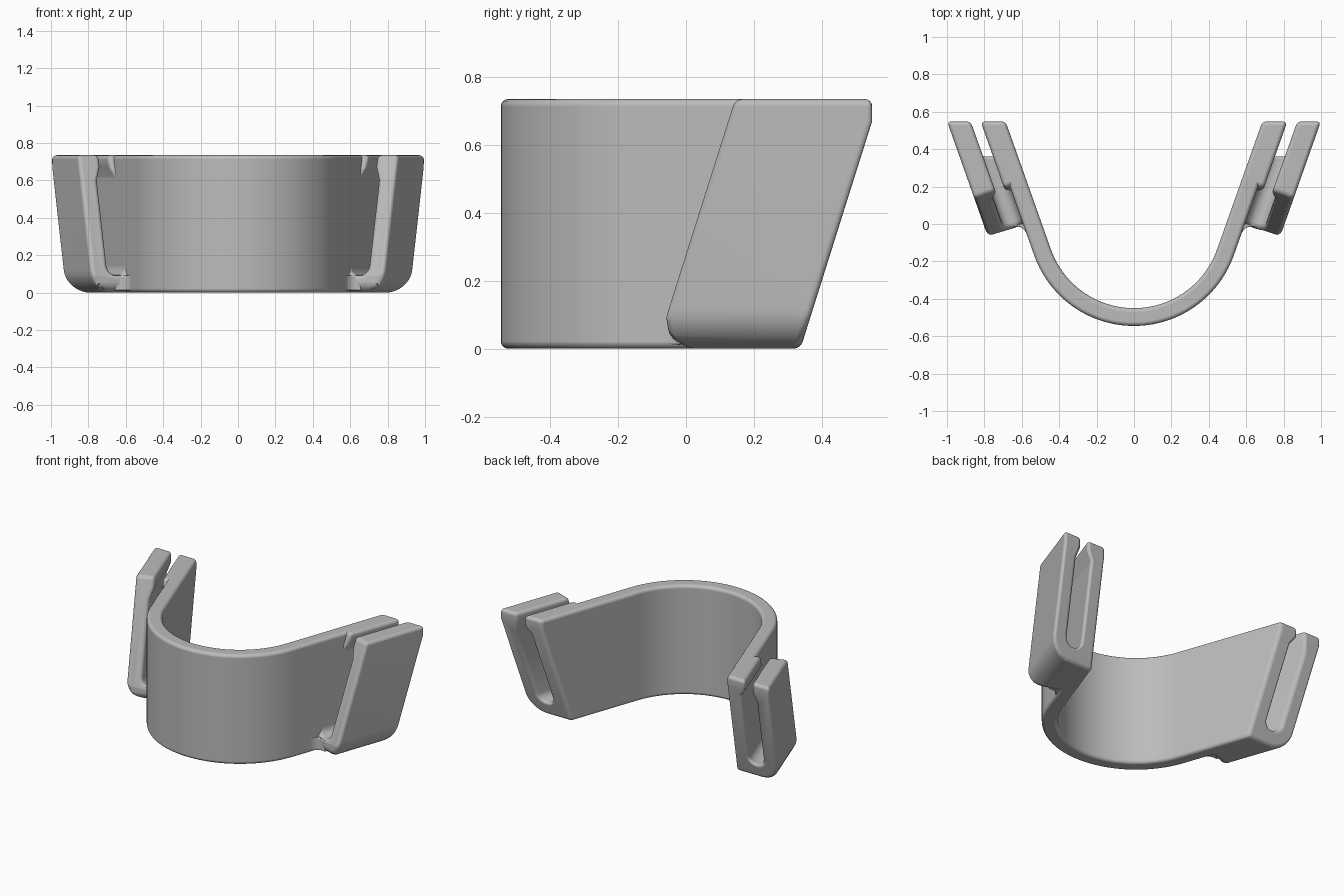
import bpy, bmesh, math
from mathutils import Vector

if "Cube" in bpy.data.objects:
    bpy.data.objects.remove(bpy.data.objects["Cube"])

HEIGHT, WALL, RADIUS, CENTRE_Y = 0.735, 0.095, 0.471, 0.021
TILT = math.radians(19.5)
OUT = Vector((math.cos(TILT), -math.sin(TILT), 0))      # away from the arm
ALONG = Vector((math.sin(TILT), math.cos(TILT), 0))     # towards the arm tip

grey = bpy.data.materials.new("light grey plastic")
grey.use_nodes = True
colour = (0.5, 0.5, 0.5, 1)
grey.diffuse_color = colour
grey.node_tree.nodes["Principled BSDF"].inputs["Base Color"].default_value = colour


def place(u, s, z):
    """Arm coordinates (outward, along, up) to model space."""
    return Vector((0, CENTRE_Y, z)) + OUT * (RADIUS + u) + ALONG * s


def arc(cx, cy, r, start, end, steps=10):
    angles = [math.radians(start + (end - start) * i / steps) for i in range(steps + 1)]
    return [(cx + r * math.cos(a), cy + r * math.sin(a)) for a in angles]


def prism(points, offset):
    bm = bmesh.new()
    face = bm.faces.new([bm.verts.new(p) for p in points])
    made = bmesh.ops.extrude_face_region(bm, geom=[face])
    moved = [v for v in made["geom"] if isinstance(v, bmesh.types.BMVert)]
    bmesh.ops.translate(bm, verts=moved, vec=offset)
    bmesh.ops.recalc_face_normals(bm, faces=bm.faces)
    return bm


def cut(bm, point, normal):
    """Slice away the side the normal points to and cap the opening."""
    geom = bm.verts[:] + bm.edges[:] + bm.faces[:]
    bmesh.ops.bisect_plane(bm, geom=geom, dist=1e-5, plane_co=point,
                           plane_no=normal, clear_outer=True)
    bmesh.ops.holes_fill(bm, edges=[e for e in bm.edges if e.is_boundary], sides=0)
    bmesh.ops.recalc_face_normals(bm, faces=bm.faces)


def trim_back(bm):
    cut(bm, Vector((0, 0.548, 0)), Vector((0, 1, 0)))
    cut(bm, Vector((0, 0.548, 0.67)), Vector((0, 1, -0.315)))


def finish(bm, name, bevel, mirrored=False):
    mesh = bpy.data.meshes.new(name)
    bm.to_mesh(mesh)
    bm.free()
    mesh.materials.append(grey)
    obj = bpy.data.objects.new(name, mesh)
    bpy.context.collection.objects.link(obj)
    for poly in mesh.polygons:
        poly.use_smooth = True
    mod = obj.modifiers.new("rounded edges", "BEVEL")
    mod.width, mod.segments = bevel, 4
    mod.limit_method, mod.angle_limit = "ANGLE", math.radians(40)
    mod.use_clamp_overlap = False
    mod.harden_normals = True
    if mirrored:
        obj.modifiers.new("other side", "MIRROR")
    return obj


# U-shaped band with straight arms
def side_path(u):
    half = [Vector((x, y, 0)) for x, y in
            arc(0, CENTRE_Y, RADIUS + u, -90, -math.degrees(TILT), 28)]
    half.append(place(u, 1.0, 0))
    return [Vector((-p.x, p.y, 0)) for p in reversed(half[1:])] + half


band = prism(side_path(WALL) + side_path(0)[::-1], Vector((0, 0, HEIGHT)))
trim_back(band)
finish(band, "curved_band", 0.022)

# Slotted clip on each arm: U section with thickened lips at the mouth
PLATE = 0.295
section = [(0.025, 0), *arc(PLATE - 0.12, 0.12, 0.12, -90, 0), (PLATE, HEIGHT),
           (0.176, HEIGHT), (0.176, 0.67), (0.2, 0.6),
           *arc(0.15, 0.145, 0.05, 0, -90), *arc(0.145, 0.145, 0.05, 270, 180),
           (0.08, 0.59), (0.126, 0.67), (0.126, HEIGHT), (0.025, HEIGHT)]
clip = prism([place(u, -0.2, z) for u, z in section], ALONG * 1.3)
trim_back(clip)
up = Vector((0, 0, 1))
cut(clip, place(0, 0.396, HEIGHT), up * 0.336 - ALONG)
cut(clip, place(0, 0.18, 0), -ALONG)
cut(clip, place(0, 0.18, 0.035), -ALONG - up)
finish(clip, "slotted_clip", 0.022, True)

# Concave web blending the slot floor into the arm
web_plan = [(0.08, 0.25), (0.08, 0.115), *arc(0.157, 0.122, 0.062, 180, 90), (0.16, 0.25)]
web = prism([place(u, s, 0.012) for u, s in web_plan], up * 0.08)
finish(web, "clip_web", 0.006, True)
